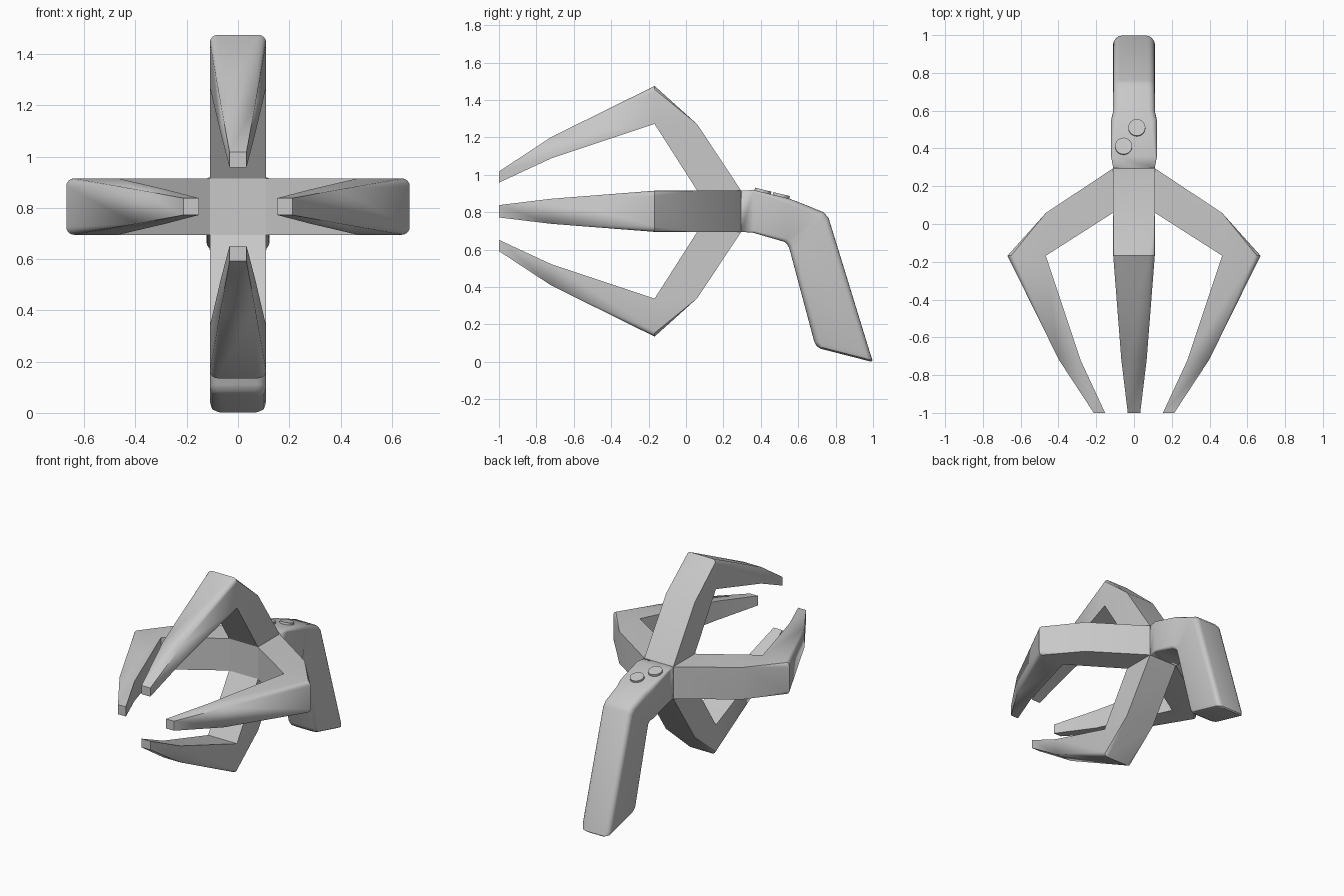
import bpy, bmesh, math
from mathutils import Vector, Matrix

if "Cube" in bpy.data.objects:
    bpy.data.objects.remove(bpy.data.objects["Cube"])

CZ = 0.805   # height of the claw axis

grey = bpy.data.materials.new("plain_grey")
grey.diffuse_color = (0.58, 0.58, 0.58, 1)
grey.use_nodes = True
grey.node_tree.nodes["Principled BSDF"].inputs["Base Color"].default_value = grey.diffuse_color


def finish(name, bm, angle=35):
    bmesh.ops.remove_doubles(bm, verts=bm.verts, dist=1e-4)
    bmesh.ops.recalc_face_normals(bm, faces=bm.faces)
    mesh = bpy.data.meshes.new(name)
    bm.to_mesh(mesh)
    bm.free()
    mesh.materials.append(grey)
    ob = bpy.data.objects.new(name, mesh)
    bpy.context.collection.objects.link(ob)
    bpy.ops.object.select_all(action='DESELECT')
    bpy.context.view_layer.objects.active = ob
    ob.select_set(True)
    bpy.ops.object.shade_smooth_by_angle(angle=math.radians(angle))
    return ob


def ring(outer, inner, hw, ro, ri, n=4):
    """Rounded rectangle spanning outer-inner in the yz plane and +-hw in x."""
    o, i = Vector(outer), Vector(inner)
    u = (o - i).normalized()
    mid, half = (o + i) / 2, (o - i).length / 2
    pts = []
    for quad, (sx, su, r) in enumerate(((1, 1, ro), (-1, 1, ro), (-1, -1, ri), (1, -1, ri))):
        for k in range(n + 1):
            a = (quad + k / n) * math.pi / 2
            p = mid + u * (su * (half - r) + r * math.sin(a))
            pts.append(Vector((sx * (hw - r) + r * math.cos(a), p.x, p.y)))
    return pts


def loft(name, sections, matrix=Matrix(), angle=35):
    bm = bmesh.new()
    rings = [[bm.verts.new(matrix @ p) for p in ring(*s)] for s in sections]
    for a, b in zip(rings, rings[1:]):
        for k in range(len(a)):
            j = (k + 1) % len(a)
            bm.faces.new((a[k], a[j], b[j], b[k]))
    bm.faces.new(rings[0])
    bm.faces.new(rings[-1])
    return finish(name, bm, angle)


# Four claws: (y, radius) of outer edge, of inner edge, half width, rounding
claw = [
    ((0.295, 0.11), (0.06, 0.11), 0.11, 0, 0),
    ((0.06, 0.465), (-0.168, 0.467), 0.11, 0, 0),
    ((-0.168, 0.67), (-0.168, 0.467), 0.11, 0.03, 0),
    ((-0.72, 0.397), (-0.72, 0.283), 0.067, 0, 0),
    ((-1.0, 0.213), (-1.0, 0.153), 0.033, 0, 0),
]
for k, side in enumerate(("top", "right", "bottom", "left")):
    m = Matrix.Translation((0, 0, CZ)) @ Matrix.Rotation(k * math.pi / 2, 4, 'Y')
    loft("claw_" + side, claw, m, 25)

# Central hub joining the claws
loft("hub", [((y, CZ + 0.11), (y, CZ - 0.11), 0.11, 0, 0) for y in (0.06, 0.297)])

# Bent pistol handle
loft("handle", [
    ((0.297, 0.915), (0.297, 0.695), 0.11, 0, 0),
    ((0.36, 0.919), (0.36, 0.69), 0.122, 0.012, 0.012),
    ((0.55, 0.873), (0.525, 0.642), 0.122, 0.03, 0.02),
    ((0.60, 0.855), (0.54, 0.63), 0.112, 0.035, 0.025),
    ((0.735, 0.80), (0.55, 0.612), 0.11, 0.035, 0.03),
    ((0.762, 0.77), (0.557, 0.59), 0.11, 0.035, 0.03),
    ((0.988, 0.035), (0.685, 0.11), 0.11, 0.035, 0.035),
    ((0.997, 0.008), (0.697, 0.085), 0.102, 0.035, 0.035),
    ((0.99, 0.001), (0.72, 0.07), 0.085, 0.03, 0.03),
])

# Two round buttons lying on the sloped neck
for name, x, y in (("button_front", -0.055, 0.41), ("button_back", 0.015, 0.508)):
    bm = bmesh.new()
    z = 0.919 - (y - 0.36) * 0.242
    m = Matrix.Translation((x, y, z)) @ Matrix.Rotation(-math.atan(0.242), 4, 'X')
    bmesh.ops.create_cone(bm, cap_ends=True, segments=32, radius1=0.045,
                          radius2=0.045, depth=0.028, matrix=m)
    finish(name, bm)
